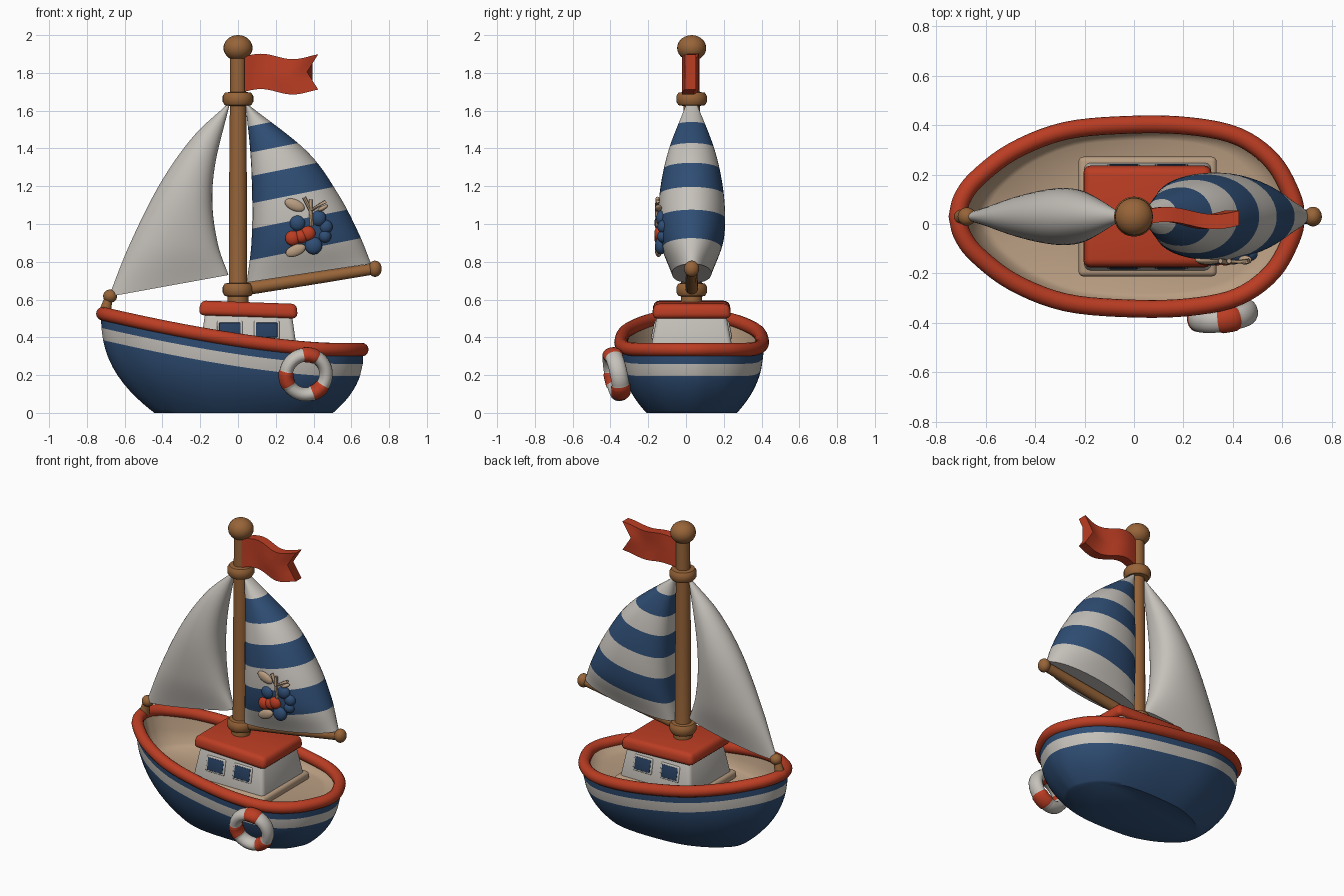
import bpy, bmesh, math
from mathutils import Vector, Matrix, Euler

if "Cube" in bpy.data.objects:
    bpy.data.objects.remove(bpy.data.objects["Cube"])

YC = 0.03  # centre line of the boat


def material(name, col):
    m = bpy.data.materials.new(name)
    m.diffuse_color = (*col, 1)
    m.use_nodes = True
    m.node_tree.nodes["Principled BSDF"].inputs["Base Color"].default_value = m.diffuse_color
    return m


WHITE = material("warm_white", (0.56, 0.53, 0.49))
BLUE = material("navy_blue", (0.028, 0.075, 0.175))
RED = material("brick_red", (0.5, 0.047, 0.017))
WOOD = material("wood_brown", (0.31, 0.128, 0.04))
TAN = material("deck_tan", (0.48, 0.335, 0.22))
GLASS = material("window_blue", (0.02, 0.05, 0.115))


def build(name, bm, *mats, angle=45):
    bmesh.ops.recalc_face_normals(bm, faces=bm.faces)
    me = bpy.data.meshes.new(name)
    bm.to_mesh(me)
    bm.free()
    ob = bpy.data.objects.new(name, me)
    bpy.context.collection.objects.link(ob)
    for m in mats:
        me.materials.append(m)
    bpy.ops.object.select_all(action='DESELECT')
    ob.select_set(True)
    bpy.context.view_layer.objects.active = ob
    bpy.ops.object.shade_smooth_by_angle(angle=math.radians(angle))
    return ob


def spl(pts, t):
    """Catmull-Rom curve through pts, t in 0..1."""
    p = [Vector(q) for q in pts]
    p = [2 * p[0] - p[1]] + p + [2 * p[-1] - p[-2]]
    n = len(p) - 3
    i = min(int(t * n), n - 1)
    f = t * n - i
    a, b, c, d = p[i:i + 4]
    return 0.5 * (2 * b + (c - a) * f + (2 * a - 5 * b + 4 * c - d) * f * f
                  + (3 * b - a - 3 * c + d) * f ** 3)


def loft(rings, cyclic=False, cap0=True, cap1=True, rule=None):
    bm = bmesh.new()
    rows = [[bm.verts.new(p) for p in r] for r in rings]
    n = len(rows[0])
    for i in range(len(rows) if cyclic else len(rows) - 1):
        a, b = rows[i], rows[(i + 1) % len(rows)]
        for j in range(n):
            f = bm.faces.new((a[j], a[(j + 1) % n], b[(j + 1) % n], b[j]))
            if rule:
                f.material_index = rule(i)
    if not cyclic:
        if cap0:
            bm.faces.new(rows[0])
        if cap1:
            bm.faces.new(rows[-1])
    return bm


def tube(name, path, radii, mat, cyclic=False, sides=16):
    path = [Vector(p) for p in path]
    n, rings = len(path), []
    for i, p in enumerate(path):
        a = path[(i - 1) % n] if cyclic or i else p
        b = path[(i + 1) % n] if cyclic or i < n - 1 else p
        t = (b - a).normalized()
        up = Vector((0, 0, 1)) if abs(t.z) < 0.8 else Vector((0, 1, 0))
        u = t.cross(up).normalized()
        w = u.cross(t)
        r = radii[i] if isinstance(radii, (list, tuple)) else radii
        rings.append([p + r * (math.cos(k * math.tau / sides) * u + math.sin(k * math.tau / sides) * w)
                      for k in range(sides)])
    return build(name, loft(rings, cyclic), mat)


def lathe(name, prof, mat, n=28):
    return build(name, loft([[(r * math.cos(k * math.tau / n), YC + r * math.sin(k * math.tau / n), z)
                              for k in range(n)] for r, z in prof]), mat)


def ball(name, c, s, mat, rot=(0, 0, 0)):
    bm = bmesh.new()
    M = Matrix.Translation(c) @ Euler(rot).to_matrix().to_4x4() @ Matrix.Diagonal((*s, 1))
    bmesh.ops.create_uvsphere(bm, u_segments=24, v_segments=14, radius=1, matrix=M)
    return build(name, bm, mat)


def box(name, c, s, mat, bevel=0.02, taper=(1, 1), rot=(0, 0, 0)):
    bm = bmesh.new()
    bmesh.ops.create_cube(bm, size=1)
    for v in bm.verts:
        k = taper if v.co.z > 0 else (1, 1)
        v.co = Vector((v.co.x * s[0] * k[0], v.co.y * s[1] * k[1], v.co.z * s[2]))
    bmesh.ops.bevel(bm, geom=bm.edges[:], offset=bevel, segments=3, profile=0.5, affect='EDGES')
    bmesh.ops.transform(bm, matrix=Matrix.Translation(c) @ Euler(rot).to_matrix().to_4x4(), verts=bm.verts)
    return build(name, bm, mat)


# Hull plan outline (half, bow to stern), mirrored into a closed loop
half = [(-.715, 0), (-.695, .075), (-.635, .155), (-.49, .265), (-.28, .347), (-.02, .372), (.22, .367),
        (.42, .325), (.56, .225), (.637, .09), (.655, 0)]
full = half + [(x, -y) for x, y in half[-2::-1]]
N = 100
plan = [spl(full, i / N) for i in range(N)]


def rim_z(x):
    return .335 + .19 * max(0, (.5 - x) / 1.215) ** 1.5


def hull_ring(level):
    ring = []
    for p in plan:
        zr = rim_z(p.x)
        t = level(zr)
        s = 1 - (1 - t) ** 2.45
        bx, by = (p.x + .03) * .69 + .03, p.y * .64
        ring.append((bx + (p.x * 1.015 - bx) * s, YC + by + (p.y * 1.02 - by) * s, t * zr))
    return ring


levels = [lambda z, k=k: (k / 10) ** 1.3 * (z - .14) / z for k in range(11)]
levels += [lambda z: (z - .075) / z, lambda z: 1]
build("hull", loft([hull_ring(l) for l in levels], cap1=False, rule=lambda i: int(i == 10)), BLUE, WHITE)
tube("rim", [(p.x, YC + p.y, rim_z(p.x)) for p in plan], .036, RED, True)

# Inner wall and deck
inner = [(.97, 1), (.93, .5), (.88, .12), (.83, 0), (.4, 0)]
build("deck", loft([[(p.x * k, YC + p.y * k, .29 + (rim_z(p.x) - .29) * h) for p in plan]
                    for k, h in inner], cap0=False), TAN, angle=60)

# Cabin
CX = .055
box("cabin_base", (CX, YC, .305), (.56, .485, .06), TAN, .02)
box("cabin_walls", (CX, YC, .415), (.525, .45, .24), WHITE, .025, (.87, .8))
box("cabin_roof", (CX, YC, .547), (.525, .42, .078), RED, .028, (.97, .95), (0, .035, 0))
for s, side in ((-1, "front"), (1, "back")):
    for k, x in enumerate((-.043, .152)):
        y = YC + s * .197
        box(f"window_frame_{side}_{k}", (x, y, .438), (.135, .016, .1), WHITE, .007, rot=(s * .19, 0, 0))
        box(f"window_{side}_{k}", (x, y + s * .0055, .4385), (.114, .009, .08), GLASS, .004,
            rot=(s * .19, 0, 0))

# Mast with collars and ball
lathe("mast", [(.056, .56), (.056, .61), (.049, .66), (.047, 1.2), (.043, 1.65), (.042, 1.9)], WOOD)
for name, z in (("lower_collar", .652), ("upper_collar", 1.662)):
    lathe(name, [(.05, z - .036), (.07, z - .033), (.081, z - .015), (.081, z + .015),
                 (.07, z + .033), (.05, z + .036)], WOOD)
ball("mast_ball", (0, YC, 1.932), (.077, .077, .068), WOOD)

# Boom and bow fitting
tube("boom", [(.03, YC, .655), (.4, YC, .712), (.72, YC, .762)], [.034, .032, .029], WOOD)
ball("boom_knob", (.725, YC, .763), (.036, .04, .043), WOOD)
tube("bow_post", [(-.705, YC, .53), (-.69, YC, .59), (-.675, YC, .63)], [.032, .024, .018], WOOD)
ball("bow_knob", (-.677, YC, .618), (.037, .037, .035), WOOD)


# Puffed sails: lens sections, blunt at the luff, lofted up the mast
def sail(luff, leech, thick, blunt, n=40, m=48):
    rings = []
    for i in range(n + 1):
        t = i / n
        a, b = spl(luff, t), spl(leech, t)
        h = spl([(q, 0) for q in thick], t).x
        ring = []
        for j in range(m):
            w = (j + .5) * math.tau / m
            q = a.lerp(b, .5 - .5 * math.cos(w))
            e = blunt if math.cos(w) > 0 else 1
            ring.append((q.x, YC + h * math.copysign(abs(math.sin(w)) ** e, math.sin(w)), q.y))
        rings.append(ring)
    return loft(rings)


build("fore_sail", sail([(-.05, .73), (-.105, .89), (-.135, 1.1), (-.12, 1.32), (-.045, 1.63)],
                        [(-.685, .615), (-.575, .89), (-.415, 1.21), (-.24, 1.46), (-.055, 1.635)],
                        [.05, .1, .115, .085, .012], .8), WHITE)
bm = sail([(.045, .69), (.07, .89), (.075, 1.12), (.065, 1.38), (.04, 1.625)],
          [(.705, .79), (.64, .95), (.53, 1.16), (.365, 1.385), (.05, 1.635)],
          [.105, .17, .172, .125, .03], .65)
bands = [1.505, 1.365, 1.24, 1.095, .96, .795]
for f in bands:
    bmesh.ops.bisect_plane(bm, geom=bm.verts[:] + bm.edges[:] + bm.faces[:], dist=1e-5,
                           plane_co=(0, 0, f), plane_no=Vector((-.2, 0, 1)).normalized())
for f in bm.faces:
    c = f.calc_center_median()
    f.material_index = sum(c.z - .2 * c.x < b for b in bands) % 2
build("main_sail", bm, WHITE, BLUE)
ball("sail_patch", (-.2, .108, 1.29), (.014, .012, .035), RED, (0, .4, 0))

# Swallow-tailed flag
rings = []
for i in range(25):
    u = i / 24
    wave = .018 * math.sin(7.2 * u)
    y = YC - .006 + .015 * math.sin(math.tau * u)
    row = [(.035 + u * (.39 - .06 * (1 - abs(2 * w - 1))), 1.7 + wave * .8 + w * .187) for w in
           (0, .25, .5, .75, 1)]
    rings.append([(x, y - .03, z) for x, z in row] + [(x, y + .03, z) for x, z in row[::-1]])
build("flag", loft(rings), RED)

# Life ring hung on the hull, three red bands
M = Matrix.Translation((.36, -.37, .203)) @ Euler((.2, 0, .14)).to_matrix().to_4x4()
K = 72


def red_band(i):
    return int(min(abs((360 * i / K - c + 180) % 360 - 180) for c in (80, 192, 308)) < 20)


rings = []
for i in range(K):
    a = math.tau * i / K
    r = .04 if red_band(i) else .036
    rings.append([M @ Vector(((.107 + r * math.cos(b)) * math.cos(a), r * 1.3 * math.sin(b),
                              (.107 + r * math.cos(b)) * math.sin(a)))
                  for b in [k * math.tau / 16 for k in range(16)]])
build("life_ring", loft(rings, True, rule=lambda i: red_band(i + .5)), WHITE, RED)

# Fruit sprig on the sail front
for k, (x, z, r, m) in enumerate([(.315, 1.005, .042, BLUE), (.4, .885, .046, BLUE), (.425, 1.03, .042, BLUE),
                                  (.465, .985, .036, BLUE), (.46, .935, .034, BLUE), (.29, .925, .04, RED),
                                  (.37, .95, .04, RED), (.335, .935, .036, RED)]):
    ball(f"berry_{k}", (x, -.138 + max(0, x - .38) * .2, z), (r, .03, r), m)
for k, (x, z, a) in enumerate([(.3, 1.1, .4), (.305, .86, -.4), (.45, 1.085, -.5)]):
    ball(f"leaf_{k}", (x, -.146, z), (.056 if k < 2 else .03, .018, .03 if k < 2 else .012), TAN, (0, a, 0))
for k, end in enumerate([(.35, 1.14), (.465, 1.12), (.385, 1.13)]):
    tube(f"stem_{k}", [(.39, -.15, .99), (.385, -.155, 1.07), (end[0], -.15, end[1])], .01, TAN, sides=8)
